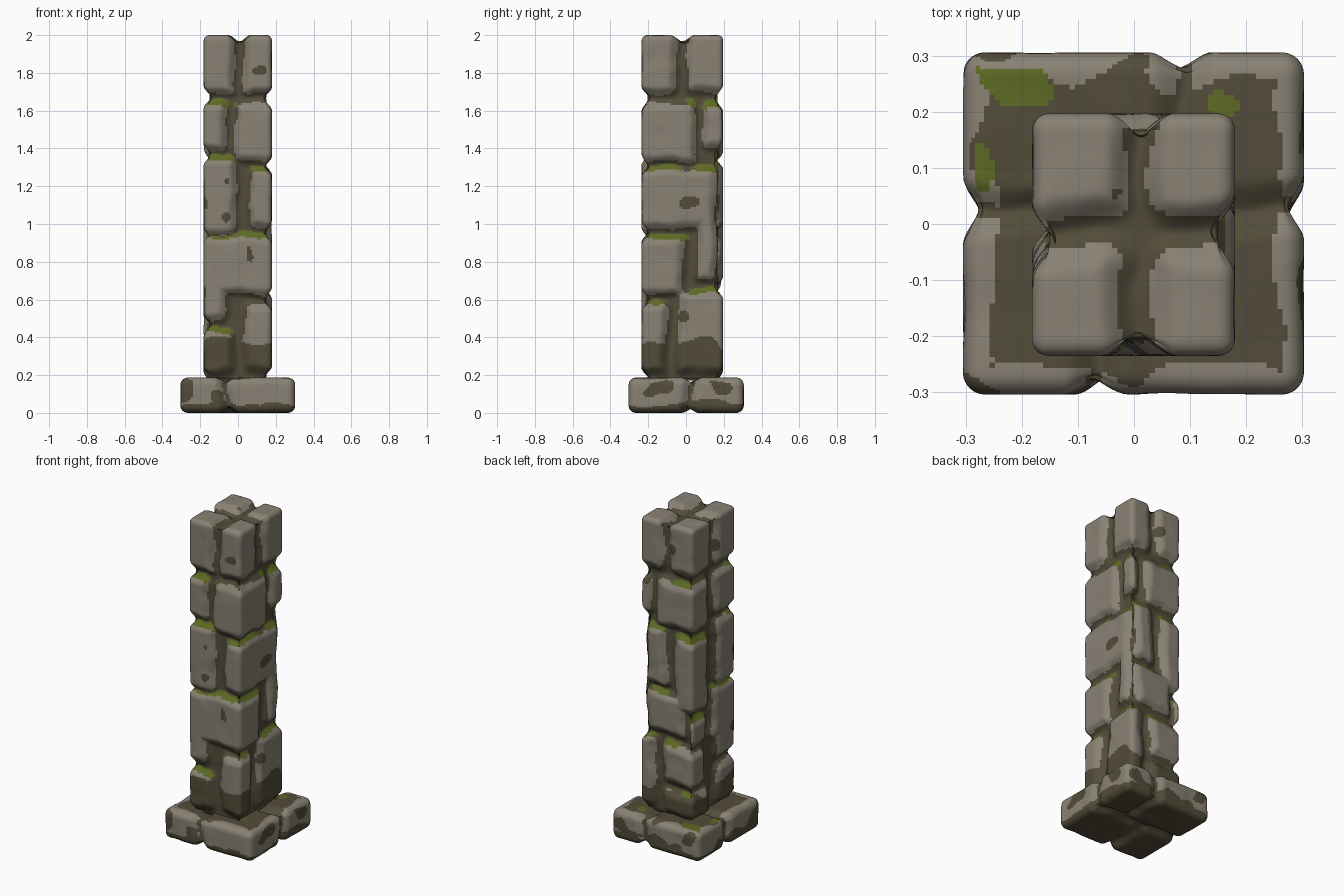
import bpy, bmesh
from mathutils import Vector, noise

if "Cube" in bpy.data.objects:
    bpy.data.objects.remove(bpy.data.objects["Cube"])

# flat colours
def material(name, rgb):
    m = bpy.data.materials.new(name)
    m.diffuse_color = (*rgb, 1)
    m.use_nodes = True
    m.node_tree.nodes["Principled BSDF"].inputs["Base Color"].default_value = m.diffuse_color
    return m

MATS = [material("pale stone", (0.25, 0.22, 0.175)),
        material("dark dirt", (0.085, 0.072, 0.041)),
        material("green moss", (0.11, 0.145, 0.018))]

L, R = -0.5, 0.5     # "reaches past the outer face"

# shaft stones: each is one or more boxes (x0, x1, y0, y1, z0, z1)
SHAFT = [
    [(L, -.05, L, -.03, 1.37, 1.65)], [(-.03, R, L, .06, 1.32, 1.65)],
    [(.10, R, .08, R, 1.40, 1.64)], [(L, .08, .00, R, 1.34, 1.65)],
    [(L, -.01, L, -.04, .93, 1.36)],
    [(.05, R, L, .17, .97, 1.31), (.08, R, .04, .17, .69, 1.2)],
    [(.00, .15, .10, R, .97, 1.35)], [(L, -.03, .00, R, .82, 1.31)],
    [(L, R, L, -.01, .61, .95), (L, -.06, L, -.05, .47, .8)],
    [(-.12, .15, .10, R, .67, .95)], [(L, -.13, .02, R, .64, .80)],
    [(L, -.01, L, -.06, .19, .45)], [(.02, R, L, -.09, .20, .58)],
    [(.08, R, -.05, R, .20, .65)], [(L, .05, .04, R, .37, .63)],
    [(L, .05, .00, R, .17, .35)],
]
# four cap stones on top
SHAFT += [[(*x, *y, 1.68, 2.4)] for x in ((L, -.01), (.015, R))
          for y in ((L, -.035), (-.005, R))]
# base slab pieces
BASE = [
    [(L, -.07, L, .01, L, R)], [(-.06, R, L, .02, L, R)],
    [(L, .08, .02, R, L, R)], [(.09, R, .03, R, L, R)],
]


def box_distance(p, b, r):
    """Signed distance from p to a box with rounded edges."""
    q = [abs(p[i] - (b[2*i] + b[2*i+1]) / 2) - (b[2*i+1] - b[2*i]) / 2 + r for i in range(3)]
    out = Vector([max(v, 0) for v in q]).length
    return out + min(max(q), 0) - r


def smooth(a, b, v):
    t = min(max((v - a) / (b - a), 0), 1)
    return t * t * (3 - 2 * t)


def stone_block(name, lo, hi, step, stones, radius, depth, warp, paint):
    """Dense rounded block with grooves sunk between the stones."""
    lo, hi = Vector(lo), Vector(hi)
    n = [max(2, round((hi[i] - lo[i]) / step)) for i in range(3)]
    bm = bmesh.new()
    verts, gap, seat = {}, {}, {}

    def vert(key):
        if key in verts:
            return verts[key]
        p = Vector([lo[i] + (hi[i] - lo[i]) * key[i] / n[i] for i in range(3)])
        q = Vector([min(max(p[i], lo[i] + radius), hi[i] - radius) for i in range(3)])
        d = (p - q).normalized()
        p = q + d * radius
        w = p + noise.noise_vector(p * 5) * warp + noise.noise_vector(p * 13 + Vector((7, 3, 1))) * warp * .4
        f = min(box_distance(w, b, .045) for s in stones for b in s)
        edge = 1 + .8 * (1 - max(abs(c) for c in d))      # deeper notches at corners
        sink = depth * smooth(-.055, .02, f) * edge + .006 * max(0, noise.noise(p * 9))
        v = bm.verts.new(p - d * sink)
        verts[key], gap[v], seat[v] = v, f, p
        return v

    for a in range(3):
        b, c = (a + 1) % 3, (a + 2) % 3
        for side in (0, n[a]):
            for i in range(n[b]):
                for j in range(n[c]):
                    ring = []
                    for u, w in ((0, 0), (1, 0), (1, 1), (0, 1)):
                        k = [0, 0, 0]
                        k[a], k[b], k[c] = side, i + u, j + w
                        ring.append(vert(tuple(k)))
                    bm.faces.new(ring if side else ring[::-1])
    bm.normal_update()
    for f in bm.faces:
        p = sum((seat[v] for v in f.verts), Vector()) / 4
        f.material_index = paint(p, sum(gap[v] for v in f.verts) / 4, f.normal)
        f.smooth = True
    me = bpy.data.meshes.new(name)
    bm.to_mesh(me)
    bm.free()
    for m in MATS:
        me.materials.append(m)
    ob = bpy.data.objects.new(name, me)
    bpy.context.collection.objects.link(ob)
    return ob


# dirt in the joints and near the ground, moss on ledges
def paint_shaft(p, gap, nrm):
    a, b = noise.noise(p * 8), noise.noise(p * 5 + Vector((4, 9, 2)))
    if gap > -.025 and nrm.z > .25 and b > 0 and .3 < p.z < 1.75:
        return 2
    if gap > -.012 + .018 * a or a > .58 or p.z < .36 + .12 * b:
        return 1
    return 0


# worn pale rim, dirt on the middle and underneath
def paint_base(p, gap, nrm):
    a, b = noise.noise(p * 9 + Vector((1, 5, 0))), noise.noise(p * 7)
    rim = max(abs(p.x), abs(p.y))
    if nrm.z > .6 and b > .42 and rim < .28:
        return 2
    if nrm.z < -.6 or gap > -.008 or rim < .265 + .05 * a:
        return 1
    return 1 if a > .18 or p.z < .045 + .04 * b else 0


stone_block("pillar_shaft", (-.182, -.235, .14), (.18, .197, 2.0), .0095,
            SHAFT, .03, .042, .022, paint_shaft)
stone_block("base_slab", (-.305, -.304, 0), (.303, .306, .187), .0095,
            BASE, .04, .032, .03, paint_base)
